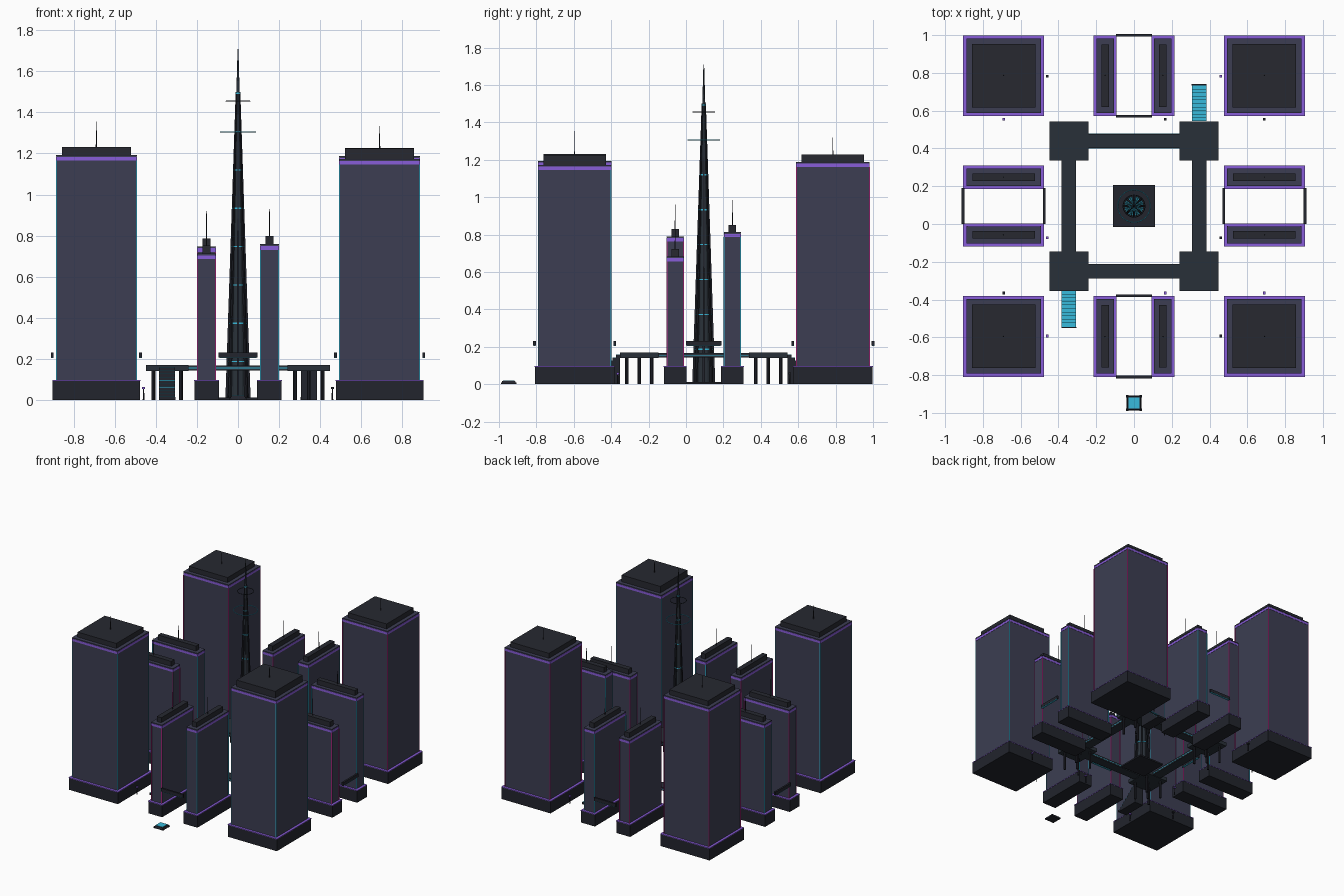
import bpy, math
from mathutils import Vector

if "Cube" in bpy.data.objects:
    bpy.data.objects.remove(bpy.data.objects["Cube"])

CY = 0.095  # city block centre in y


def mat(name, c):
    m = bpy.data.materials.new(name)
    m.diffuse_color = (*c, 1)
    m.use_nodes = True
    m.node_tree.nodes["Principled BSDF"].inputs["Base Color"].default_value = m.diffuse_color
    return m


WALL = mat("wall", (0.045, 0.048, 0.085))
DARK = mat("dark", (0.016, 0.018, 0.026))
ROOF = mat("roof", (0.02, 0.022, 0.03))
DECK = mat("deck", (0.022, 0.03, 0.04))
CYAN = mat("cyan", (0.04, 0.5, 0.72))
PURPLE = mat("purple", (0.25, 0.11, 0.7))
MAGENTA = mat("magenta", (0.6, 0.03, 0.3))


def finish(name, verts, faces, m):
    me = bpy.data.meshes.new(name)
    me.from_pydata(verts, [], faces)
    me.materials.append(m)
    ob = bpy.data.objects.new(name, me)
    bpy.context.collection.objects.link(ob)
    return ob


def box(name, x, y, z0, z1, sx, sy, m, taper=1.0):
    """Box from z0 to z1 centred on x, y, with an optional narrower top."""
    v = []
    for z, t in ((z0, 1), (z1, taper)):
        v += [(x + a * sx / 2 * t, y + b * sy / 2 * t, z)
              for a, b in ((-1, -1), (1, -1), (1, 1), (-1, 1))]
    f = [(3, 2, 1, 0), (4, 5, 6, 7)] + [(i, (i + 1) % 4, (i + 1) % 4 + 4, i + 4) for i in range(4)]
    return finish(name, v, f, m)


def lathe(name, x, y, profile, n, m):
    """Faceted solid of revolution from (radius, z) points."""
    v = [(x + r * math.cos(2 * math.pi * i / n), y + r * math.sin(2 * math.pi * i / n), z)
         for r, z in profile for i in range(n)]
    f = [(k * n + i, k * n + (i + 1) % n, (k + 1) * n + (i + 1) % n, (k + 1) * n + i)
         for k in range(len(profile) - 1) for i in range(n)]
    f += [tuple(reversed(range(n))), tuple(range((len(profile) - 1) * n, len(profile) * n))]
    return finish(name, v, f, m)


def building(name, x, y, px, py, bx, by, cx, cy, top, cap, mast, strip):
    """Podium, shaft, neon bands, corner strips, roof cap and mast."""
    box(name + "_podium", x, y, 0, 0.095, px, py, DARK)
    box(name + "_podium_trim", x, y, 0.092, 0.097, px + 0.003, py + 0.003, PURPLE)
    box(name + "_shaft", x, y, 0.095, top, bx, by, WALL)
    box(name + "_neon_band", x, y, top - 0.024, top - 0.006, bx + 0.004, by + 0.004, PURPLE)
    box(name + "_roof_slab", x, y, top - 0.004, top + 0.003, bx + 0.004, by + 0.004, WALL)
    for a in (-1, 1):
        for b in (-1, 1):
            box(name + "_corner_strip", x + a * bx / 2, y + b * by / 2,
                0.097, top - 0.024, 0.005, 0.005, strip)
    box(name + "_roof_cap", x, y, top, cap, cx, cy, ROOF)
    lathe(name + "_mast", x, y, [(0.003, cap), (0.0015, mast)], 6, DARK)


# Four large corner towers
for name, a, b, top, cap, mast, strip in (
        ("front_left_tower", -1, -1, 1.19, 1.232, 1.355, CYAN),
        ("front_right_tower", 1, -1, 1.17, 1.225, 1.335, CYAN),
        ("back_right_tower", 1, 1, 1.185, 1.227, 1.318, MAGENTA),
        ("back_left_tower", -1, 1, 1.18, 1.222, 1.31, MAGENTA)):
    building(name, a * 0.69, CY + b * 0.69, 0.425, 0.425, 0.39, 0.39,
             0.336, 0.336, top, cap, mast, strip)

# Slab towers in pairs along each side: heights (minus side, plus side)
OFF = 0.153
for name, a, b, tops, strips in (
        ("front", 0, -1, (0.71, 0.755), (MAGENTA, CYAN)),
        ("back", 0, 1, (0.745, 0.74), (MAGENTA, CYAN)),
        ("left", -1, 0, (0.787, 0.79), (MAGENTA, CYAN)),
        ("right", 1, 0, (0.68, 0.81), (MAGENTA, CYAN))):
    for s, top, strip in zip((-1, 1), tops, strips):
        dims = [(0.12, 0.425), (0.088, 0.39), (0.04, 0.33)]
        if a:
            dims = [d[::-1] for d in dims]
            x, y = a * 0.69, CY + s * OFF
        else:
            x, y = s * OFF, CY + b * 0.69
        building(name + "_slab", x, y, *dims[0], *dims[1], *dims[2],
                 top, top + 0.042, top + 0.175, strip)
    # Sky bridges joining the pair
    for e in (-1, 1):
        d = 0.69 + e * 0.215
        x, y = (a * d, CY) if a else (0, CY + b * d)
        sx, sy = (0.014, 0.19) if a else (0.19, 0.014)
        box(name + "_sky_bridge", x, y, 0.206, 0.231, sx, sy, DARK)
        box(name + "_sky_bridge_light", x, y, 0.203, 0.206, sx * 0.95, sy * 0.95, CYAN)

# Raised walkway ring on pillars
D = 0.345
for a in (-1, 1):
    box("side_walkway", a * D, CY, 0.143, 0.168, 0.075, 0.5, DECK)
    box("cross_walkway", 0, CY + a * D, 0.143, 0.168, 0.5, 0.075, DECK)
    box("side_walkway_light", a * D, CY, 0.153, 0.157, 0.078, 0.48, CYAN)
    box("cross_walkway_light", 0, CY + a * D, 0.153, 0.157, 0.48, 0.078, CYAN)
    for b in (-1, 1):
        box("corner_platform", a * D, CY + b * D, 0.14, 0.17, 0.207, 0.207, DECK)
        for i, j in ((-1, -1), (-1, 1), (1, -1), (1, 1), (0, 0)):
            lathe("platform_pillar", a * D + i * 0.067, CY + b * D + j * 0.067,
                  [(0.009, 0), (0.009, 0.14)], 8, DARK)

# Stairs with glowing treads at two opposite corners
N = 10
for s in (-1, 1):
    for i in range(N):
        y = CY + s * (0.449 + (i + 0.5) * 0.019)
        z = 0.16 * (N - i) / (N + 0.0)
        box("stair_step", s * D, y, 0, z - 0.003, 0.078, 0.019, DARK)
        box("stair_tread", s * D, y, z - 0.003, z, 0.078, 0.019, CYAN)
    box("stair_foot", s * D, CY + s * 0.642, 0, 0.014, 0.08, 0.006, DARK)

# Central spire
box("spire_base", 0, CY, 0, 0.012, 0.222, 0.222, DARK)


def spire_r(z):
    return 0.05 * (1 - z / 1.71) + 0.002


lathe("spire_core", 0, CY, [(spire_r(z), z) for z in (0.01, 0.5, 1.0, 1.4, 1.71)], 16, DECK)
for i in range(8):
    t = i * math.pi / 4
    verts = []
    for z, w in ((0.01, 0.006), (1.5, 0.002)):
        r = spire_r(z) + w * 0.6
        for p, q in ((-1, -1), (1, -1), (1, 1), (-1, 1)):
            u, v = r + p * w, q * w
            verts.append((u * math.cos(t) - v * math.sin(t), CY + u * math.sin(t) + v * math.cos(t), z))
    finish("spire_rib", verts, [(3, 2, 1, 0), (4, 5, 6, 7)] +
           [(k, (k + 1) % 4, (k + 1) % 4 + 4, k + 4) for k in range(4)], DARK)
for k in range(1, 9):
    z = 0.1866 * k
    r = spire_r(z) + 0.004
    lathe("spire_light_band", 0, CY, [(r, z - 0.003), (r, z + 0.003)], 16, CYAN)
for z, r, m in ((1.305, 0.086, CYAN), (1.455, 0.058, DECK)):
    bpy.ops.mesh.primitive_torus_add(major_segments=32, minor_segments=6, major_radius=r,
                                     minor_radius=0.0025, location=(0, CY, z))
    bpy.context.object.name = "spire_halo"
    bpy.context.object.data.materials.append(m)

# Street lamps
for i, (x, y) in enumerate(((-0.46, 0.783), (-0.69, 0.555), (0.165, 0.555), (0.46, 0.783),
                            (0.69, 0.555), (-0.46, -0.073), (0.46, -0.073), (-0.46, -0.593),
                            (0.46, -0.593), (0.69, -0.365), (-0.69, -0.365), (0.165, -0.365))):
    lathe("lamp_post", x, y, [(0.004, 0), (0.003, 0.055)], 6, DARK)
    box("lamp_head", x, y, 0.053, 0.063, 0.014, 0.014, PURPLE if i % 2 else DARK)

# Small glowing pad in front
box("pad_base", 0, -0.948, 0, 0.018, 0.08, 0.08, DARK, 0.85)
box("pad_light", 0, -0.948, 0.017, 0.021, 0.06, 0.06, CYAN)
for a in (-1, 1):
    for b in (-1, 1):
        box("pad_foot", a * 0.036, -0.948 + b * 0.036, 0, 0.01, 0.012, 0.012, DARK)
